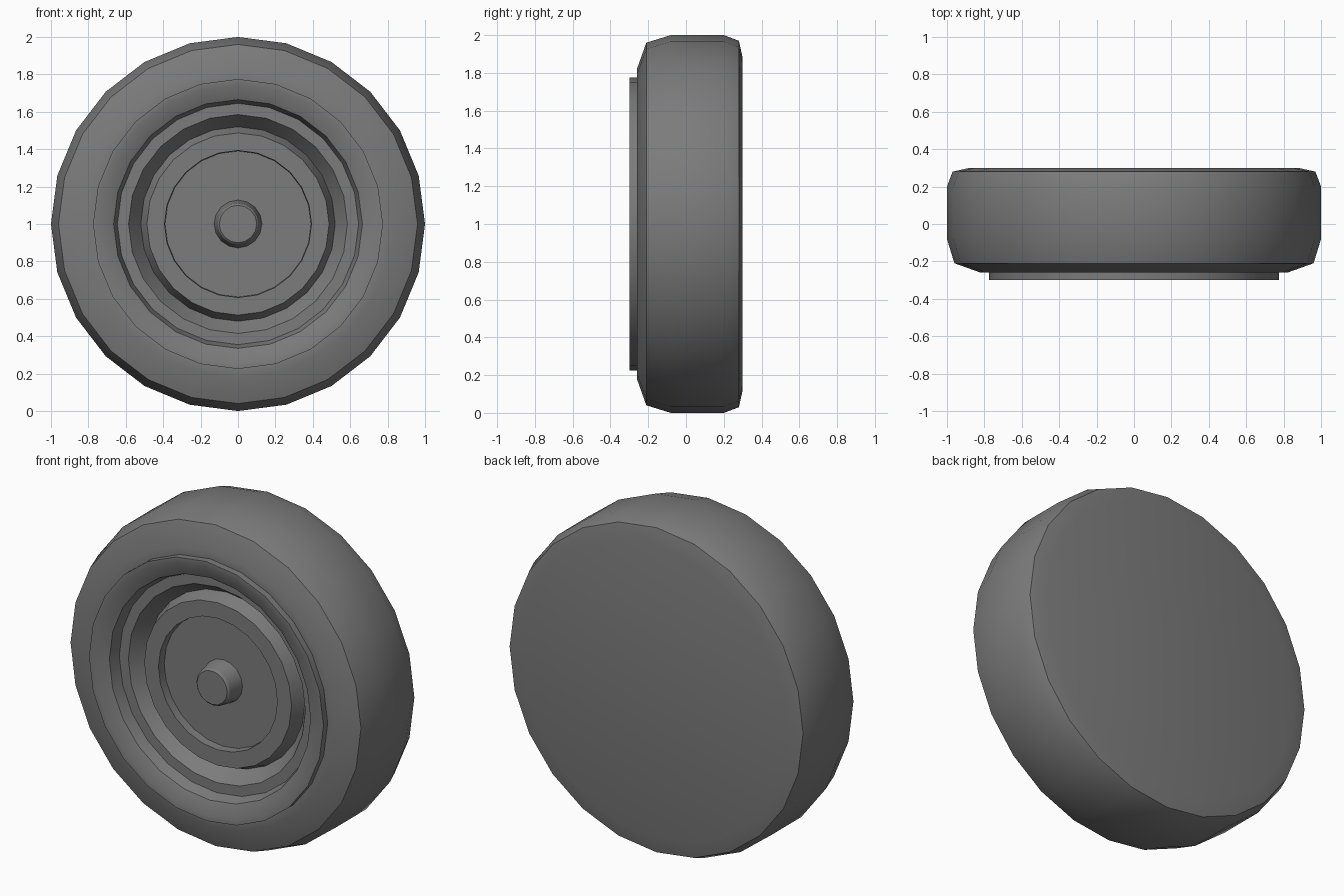
import bpy, bmesh, math

cube = bpy.data.objects.get("Cube")
if cube:
    bpy.data.objects.remove(cube, do_unlink=True)

grey = bpy.data.materials.new("dark grey")
grey.use_nodes = True
colour = (0.2, 0.2, 0.2, 1)
grey.diffuse_color = colour
grey.node_tree.nodes["Principled BSDF"].inputs["Base Color"].default_value = colour


def lathe(name, profile, sides=24):
    """Turn (radius, y) points around the wheel axis; radius 0 closes with a flat cap."""
    bm = bmesh.new()
    rings = []
    for r, y in profile:
        if r == 0:
            continue
        rings.append([bm.verts.new((r * math.sin(a), y, 1 + r * math.cos(a)))
                      for a in (math.tau * i / sides for i in range(sides))])
    for a, b in zip(rings, rings[1:]):
        for i in range(sides):
            j = (i + 1) % sides
            bm.faces.new((a[i], a[j], b[j], b[i]))
    if profile[0][0] == 0:
        bm.faces.new(rings[0][::-1])
    if profile[-1][0] == 0:
        bm.faces.new(rings[-1])
    bmesh.ops.recalc_face_normals(bm, faces=bm.faces)
    mesh = bpy.data.meshes.new(name)
    bm.to_mesh(mesh)
    bm.free()
    mesh.materials.append(grey)
    ob = bpy.data.objects.new(name, mesh)
    bpy.context.collection.objects.link(ob)
    bpy.ops.object.select_all(action='DESELECT')
    ob.select_set(True)
    bpy.context.view_layer.objects.active = ob
    bpy.ops.object.shade_smooth_by_angle(angle=math.radians(30))
    return ob


# Whole wheel as one closed turned body, from the back cap to the centre disc
back = [(0, 0.3), (0.88, 0.3), (0.97, 0.28)]
tread = [(1, 0.2), (1, -0.08), (0.96, -0.21)]
sidewall = [(0.82, -0.26), (0.775, -0.26)]
rim_lip = [(0.775, -0.3), (0.745, -0.3), (0.665, -0.265)]
rim_step = [(0.645, -0.2), (0.585, -0.2)]
groove = [(0.52, -0.11)]
raised_ring = [(0.487, -0.19), (0.393, -0.19)]
centre_disc = [(0.39, -0.14), (0, -0.14)]
lathe("wheel", back + tread + sidewall + rim_lip + rim_step + groove
      + raised_ring + centre_disc)

# Axle hub with a bevelled tip
lathe("axle_hub", [(0, -0.13), (0.13, -0.13), (0.11, -0.235), (0.1, -0.245), (0, -0.245)], 16)
